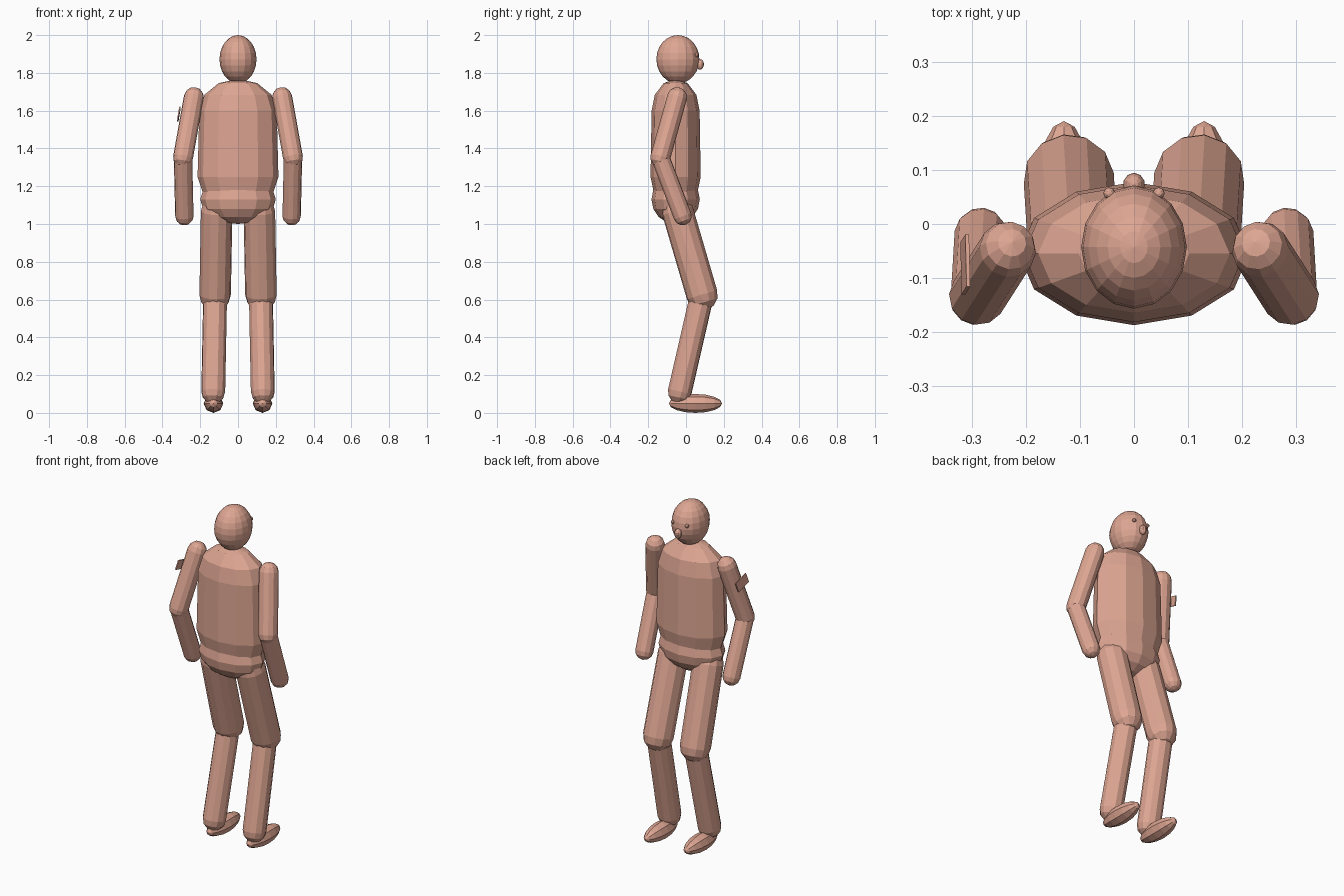
import bpy, bmesh, math
from mathutils import Vector, Matrix

cube = bpy.data.objects.get("Cube")
if cube:
    bpy.data.objects.remove(cube, do_unlink=True)

clay = bpy.data.materials.new("clay_pink")
clay.use_nodes = True
clay.diffuse_color = (0.73, 0.38, 0.29, 1)
clay.node_tree.nodes["Principled BSDF"].inputs["Base Color"].default_value = clay.diffuse_color


def finish(name, bm):
    bmesh.ops.recalc_face_normals(bm, faces=bm.faces)
    mesh = bpy.data.meshes.new(name)
    bm.to_mesh(mesh)
    bm.free()
    mesh.materials.append(clay)
    obj = bpy.data.objects.new(name, mesh)
    bpy.context.collection.objects.link(obj)
    return obj


def ellipsoid(name, center, radii, segments=12, rings=8, tilt=None):
    bm = bmesh.new()
    bmesh.ops.create_uvsphere(bm, u_segments=segments, v_segments=rings, radius=1)
    if tilt:
        bmesh.ops.transform(bm, matrix=tilt, verts=bm.verts)
    bmesh.ops.scale(bm, vec=radii, verts=bm.verts)
    bmesh.ops.translate(bm, vec=center, verts=bm.verts)
    return finish(name, bm)


def capsule(name, start, end, r_start, r_end, cap=1.0, flatten=1.0, sides=12, steps=3):
    """Round-ended tube between two points; cap scales dome height, flatten scales depth."""
    start, end = Vector(start), Vector(end)
    axis = end - start
    profile = []
    for i in range(steps + 1):
        a = math.pi / 2 * (1 - i / steps)
        profile.append((r_start * math.cos(a), -r_start * cap * math.sin(a)))
    for i in range(steps + 1):
        a = math.pi / 2 * i / steps
        profile.append((r_end * math.cos(a), axis.length + r_end * cap * math.sin(a)))
    bm = bmesh.new()
    verts = [bm.verts.new((r, 0, h)) for r, h in profile]
    edges = [bm.edges.new(pair) for pair in zip(verts, verts[1:])]
    bmesh.ops.spin(bm, geom=verts + edges, axis=(0, 0, 1), cent=(0, 0, 0),
                   angle=math.tau, steps=sides)
    bmesh.ops.remove_doubles(bm, verts=bm.verts, dist=0.0005)
    bmesh.ops.scale(bm, vec=(1, flatten, 1), verts=bm.verts)
    turn = Vector((0, 0, 1)).rotation_difference(axis).to_matrix().to_4x4()
    bmesh.ops.transform(bm, matrix=Matrix.Translation(start) @ turn, verts=bm.verts)
    return finish(name, bm)


# Head and face
ellipsoid("head", (0, -0.043, 1.872), (0.098, 0.114, 0.128), 16, 12)
ellipsoid("nose", (0, 0.074, 1.845), (0.02, 0.021, 0.028), 10, 8)

# Trunk
capsule("torso", (0, -0.055, 1.25), (0, -0.055, 1.6), 0.214, 0.205, 0.82, 0.62)
ellipsoid("pelvis", (0, -0.055, 1.13), (0.2, 0.128, 0.13))

# Paired parts
for side, s in (("left", 1), ("right", -1)):
    ellipsoid(side + "_eye", (s * 0.046, 0.057, 1.895), (0.011, 0.011, 0.011), 8, 6)
    shoulder = (s * 0.234, -0.047, 1.672)
    elbow = (s * 0.291, -0.136, 1.352)
    wrist = (s * 0.284, -0.018, 1.042)
    capsule(side + "_upper_arm", shoulder, elbow, 0.053, 0.053)
    capsule(side + "_forearm", elbow, wrist, 0.049, 0.049)
    hip = (s * 0.113, -0.045, 1.07)
    knee = (s * 0.121, 0.085, 0.625)
    ankle = (s * 0.131, -0.033, 0.112)
    capsule(side + "_thigh", hip, knee, 0.084, 0.084)
    capsule(side + "_shin", knee, ankle, 0.064, 0.064)
    ellipsoid(side + "_foot", (s * 0.13, 0.05, 0.05), (0.052, 0.141, 0.05), 8, 8,
              Matrix.Rotation(math.pi / 2, 4, "X"))

# Small patch on the outside of the right upper arm, aligned with the arm
bm = bmesh.new()
bmesh.ops.create_cube(bm, size=1)
bmesh.ops.scale(bm, vec=(0.007, 0.1, 0.055), verts=bm.verts)
arm_up = Vector((0.057, 0.089, 0.32))
aim = Vector((0, 0, 1)).rotation_difference(arm_up).to_matrix().to_4x4()
bmesh.ops.transform(bm, matrix=Matrix.Translation((-0.313, -0.075, 1.582)) @ aim, verts=bm.verts)
finish("arm_patch", bm)
